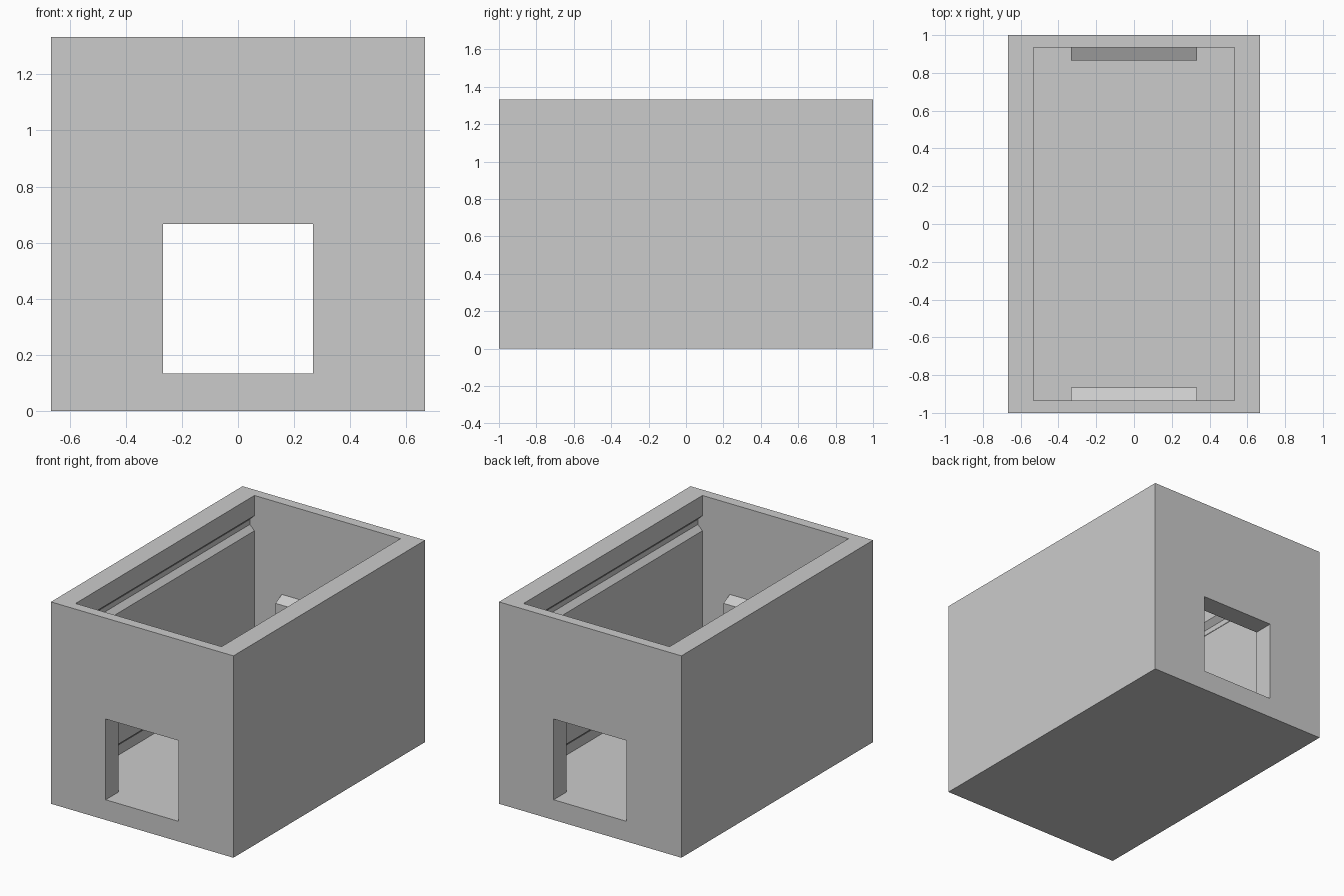
import bpy, bmesh
from mathutils import Vector

if "Cube" in bpy.data.objects:
    bpy.data.objects.remove(bpy.data.objects["Cube"])

U = 1 / 15  # wall module


def prism(name, profile, axis, a, b):
    """Extrude a 2D profile (x,z) along y, or (y,z) along x, from a to b."""
    place = (lambda p, t: (p[0], t, p[1])) if axis == 'y' else (lambda p, t: (t, p[0], p[1]))
    bm = bmesh.new()
    face = bm.faces.new([bm.verts.new(place(p, a)) for p in profile])
    ext = bmesh.ops.extrude_face_region(bm, geom=[face])
    moved = [v for v in ext['geom'] if isinstance(v, bmesh.types.BMVert)]
    shift = Vector((0, b - a, 0)) if axis == 'y' else Vector((b - a, 0, 0))
    bmesh.ops.translate(bm, verts=moved, vec=shift)
    bmesh.ops.recalc_face_normals(bm, faces=bm.faces)
    me = bpy.data.meshes.new(name)
    bm.to_mesh(me)
    bm.free()
    ob = bpy.data.objects.new(name, me)
    bpy.context.collection.objects.link(ob)
    return ob


def rect(x0, x1, z0, z1):
    return [(x0, z0), (x1, z0), (x1, z1), (x0, z1)]


def combine(target, tool, operation):
    mod = target.modifiers.new(tool.name, 'BOOLEAN')
    mod.object, mod.operation, mod.solver = tool, operation, 'EXACT'
    bpy.context.view_layer.objects.active = target
    bpy.ops.object.modifier_apply(modifier=mod.name)
    bpy.data.objects.remove(tool, do_unlink=True)


# Outer block
body = prism("housing", rect(-10 * U, 10 * U, 0, 20 * U), 'y', -15 * U, 15 * U)

# Cavity: bottom slots and upper lid grooves in the long walls
half = [(8.5, 2), (8.5, 3), (8, 3.5), (8, 16.5), (8.5, 17),
        (8.5, 17.5), (8, 18), (8, 21)]
right = [(x * U, z * U) for x, z in half]
left = [(-x, z) for x, z in reversed(right)]
combine(body, prism("cavity", right + left, 'y', -14 * U, 14 * U), 'DIFFERENCE')

# Thickened window surrounds with sloping tops on both end walls
for s in (-1, 1):
    surround = [(s * y * U, z * U) for y, z in
                ((13, 1.5), (14.5, 1.5), (14.5, 11.25), (13, 10.5))]
    combine(body, prism("window_surround", surround, 'x', -5 * U, 5 * U), 'UNION')

# Square windows through the end walls, cut just down to the floor
for s in (-1, 1):
    cut = prism("window_cut", rect(-4 * U, 4 * U, 2 * U, 10 * U), 'y', s * 12.5 * U, s * 16 * U)
    combine(body, cut, 'DIFFERENCE')
